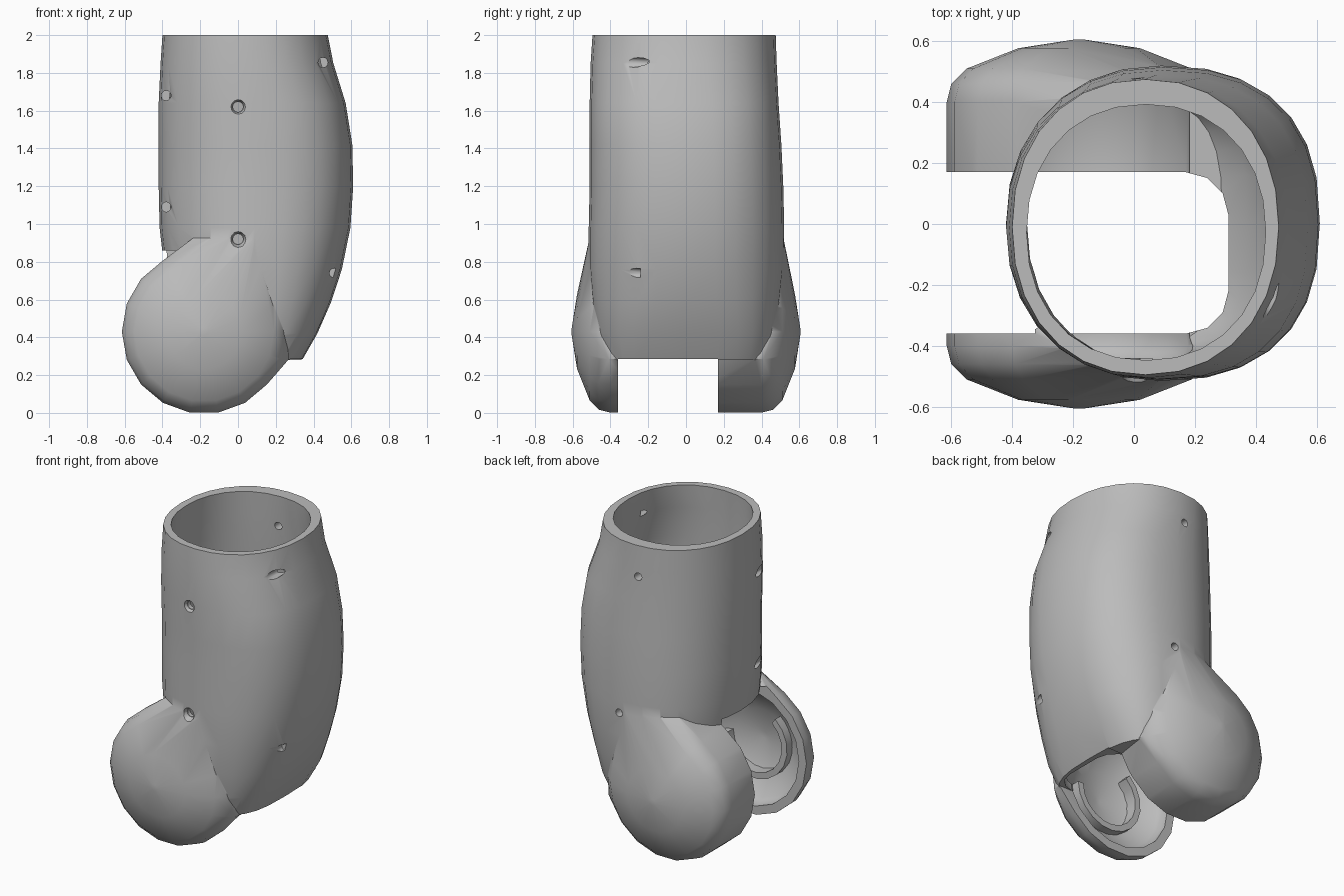
import bpy, bmesh
from math import sin, cos, pi, radians
from mathutils import Matrix, Vector

old = bpy.data.objects.get("Cube")
if old:
    bpy.data.objects.remove(old)

grey = bpy.data.materials.new("plain grey")
grey.use_nodes = True
grey.diffuse_color = (0.5, 0.5, 0.5, 1)
grey.node_tree.nodes["Principled BSDF"].inputs["Base Color"].default_value = (0.5, 0.5, 0.5, 1)


def make(name, bm):
    bm.normal_update()
    bmesh.ops.recalc_face_normals(bm, faces=bm.faces[:])
    if bm.calc_volume(signed=True) < 0:
        bmesh.ops.reverse_faces(bm, faces=bm.faces[:])
    mesh = bpy.data.meshes.new(name)
    bm.to_mesh(mesh)
    bm.free()
    mesh.materials.append(grey)
    ob = bpy.data.objects.new(name, mesh)
    bpy.context.collection.objects.link(ob)
    return ob


def skin(name, rings):
    """Bridge rings of points and cap both ends."""
    bm = bmesh.new()
    loops = [[bm.verts.new(p) for p in ring] for ring in rings]
    n = len(loops[0])
    for a, b in zip(loops, loops[1:]):
        for i in range(n):
            j = (i + 1) % n
            bm.faces.new((a[i], a[j], b[j], b[i]))
    bm.faces.new(loops[0][::-1])
    bm.faces.new(loops[-1])
    return make(name, bm)


def hull(name, points):
    bm = bmesh.new()
    verts = [bm.verts.new(p) for p in points]
    bmesh.ops.convex_hull(bm, input=verts)
    bmesh.ops.delete(bm, geom=[v for v in bm.verts if not v.link_faces], context='VERTS')
    return make(name, bm)


def oval(z, x0, x1, y0, y1, n=28):
    """Sleeve section, squarer on its +x half, most of all near the bottom."""
    square = 0.65 if z < 0.5 else 0.75 if z < 0.7 else 0.82 if z < 1.7 else 0.92
    points = []
    for i in range(n):
        c, s = cos(2 * pi * i / n), sin(2 * pi * i / n)
        p = square if c > 0.001 else 0.92
        points.append(((x0 + x1) / 2 + (x1 - x0) / 2 * abs(c) ** p * (1 if c > 0 else -1),
                       (y0 + y1) / 2 + (y1 - y0) / 2 * abs(s) ** p * (1 if s > 0 else -1), z))
    return points


def disc_rings(profile, n=18):
    """Rings along y about the joint pivot."""
    return [[(PX + r * cos(2 * pi * i / n), y, PZ + r * sin(2 * pi * i / n))
             for i in range(n)] for r, y in profile]


def box(name, lo, hi, bevel):
    bm = bmesh.new()
    lo, hi = Vector(lo), Vector(hi)
    size = hi - lo
    bmesh.ops.create_cube(bm, size=1, matrix=Matrix.Translation((lo + hi) / 2) @ Matrix.Diagonal((*size, 1)))
    edges = [e for e in bm.edges if all(v.co.x > hi.x - 0.01 for v in e.verts)
             and abs(e.verts[0].co.z - e.verts[1].co.z) > 0.1]
    if bevel:
        bmesh.ops.bevel(bm, geom=edges, offset=bevel, segments=3, affect='EDGES', profile=0.5)
    return make(name, bm)


def rod(name, x, z, y0, y1, r0, r1, n=12):
    return skin(name, [[(x + r * cos(2 * pi * i / n), y, z + r * sin(2 * pi * i / n))
                        for i in range(n)] for y, r in ((y0, r0), (y1, r1))])


def combine(target, tool, mode):
    mod = target.modifiers.new(mode, 'BOOLEAN')
    mod.operation, mod.object, mod.solver = mode, tool, 'MANIFOLD'
    bpy.context.view_layer.objects.active = target
    bpy.ops.object.modifier_apply(modifier=mod.name)
    bpy.data.objects.remove(tool)


PX, PZ = -0.18, 0.43

# Sleeve sections: height, x range, y range
sections = [(0.28, -0.36, 0.34, -0.46, 0.46), (0.42, -0.38, 0.42, -0.48, 0.48),
            (0.58, -0.39, 0.49, -0.5, 0.5), (0.76, -0.39, 0.55, -0.515, 0.52),
            (0.98, -0.415, 0.595, -0.515, 0.52), (1.2, -0.42, 0.61, -0.51, 0.515),
            (1.42, -0.42, 0.605, -0.51, 0.505), (1.64, -0.42, 0.57, -0.51, 0.49),
            (1.85, -0.41, 0.505, -0.505, 0.48), (2.0, -0.40, 0.475, -0.495, 0.475)]
shell = skin("arm_sleeve", [oval(*s) for s in sections])

# Cheeks, each blended up into the sleeve wall, then every hollow
dome = [(0.435, 0.4), (0.42, 0.46), (0.37, 0.51), (0.2, 0.577), (0.02, 0.605)]
hollow = [(0.38, 0.40), (0.355, 0.44), (0.18, 0.525), (0.02, 0.55)]
starts = {-1: 0.3, 1: 0.1}
for side, start in starts.items():
    points = sum(disc_rings([(r, side * y) for r, y in [(0.435, start)] + dome]), [])
    points += [p for p in oval(0.93, -0.405, 0.58, -0.51, 0.515) if side * p[1] > 0.34 and p[0] < 0.2]
    points += [(0.27, side * y, 0.285) for y in (0.36, 0.41)]
    combine(shell, hull("cheek", points), 'UNION')

t = 0.05
inner = [(z, a + t, b - t, c + t, d - t - 0.035 * max(0, z - 1)) for z, a, b, c, d in sections]
inner[0] = (0.33, *inner[0][1:])
inner[-1] = (2.05, *inner[-1][1:])
combine(shell, skin("bore", [oval(*s) for s in inner]), 'DIFFERENCE')
for side, start in starts.items():
    rings = disc_rings([(r, side * y) for r, y in [(0.38, start - 0.02)] + hollow])
    combine(shell, skin("cheek_bore", rings), 'DIFFERENCE')

# Joint slot between the cheeks and the clearance up the inner elbow
combine(shell, box("slot", (-1, -0.36, -0.5), (1, 0.17, 0.285), 0), 'DIFFERENCE')
combine(shell, box("clearance", (-1, -0.36, -0.4), (0.31, 0.17, 0.86), 0.14), 'DIFFERENCE')

# Countersunk front holes, plain back holes and edge screw holes
for z in (0.92, 1.62):
    combine(shell, rod("front_hole", 0, z, -0.8, -0.3, 0.027, 0.027), 'DIFFERENCE')
    combine(shell, rod("countersink", 0, z, -0.56, -0.48, 0.06, 0.03), 'DIFFERENCE')
for x, z in ((0.12, 0.9), (0.01, 1.8)):
    combine(shell, rod("back_hole", x, z, 0.3, 0.8, 0.025, 0.025), 'DIFFERENCE')
edge_holes = [(-0.38, 1.68, -0.1), (-0.38, 1.09, -0.1), (0.45, 1.855, -0.16), (0.51, 0.74, -0.24)]
for x, z, end in edge_holes:
    combine(shell, rod("edge_hole", x, z, -0.8, end, 0.026, 0.026), 'DIFFERENCE')


def curb(name, side, r0=0.2, r1=0.24, n=12):
    """Open ring on the inside floor of a cheek."""
    rings = []
    for i in range(n + 1):
        a = radians(130 + 230 * i / n)
        rings.append([(PX + r * cos(a), side * y, PZ + r * sin(a))
                      for r, y in ((r0, 0.54), (r1, 0.54), (r1, 0.44), (r0, 0.44))])
    return skin(name, rings)


parts = [shell, curb("front_bearing_curb", -1), curb("back_bearing_curb", 1)]
for ob in parts:
    bpy.ops.object.select_all(action='DESELECT')
    ob.select_set(True)
    bpy.context.view_layer.objects.active = ob
    bpy.ops.object.shade_smooth_by_angle(angle=radians(35))
